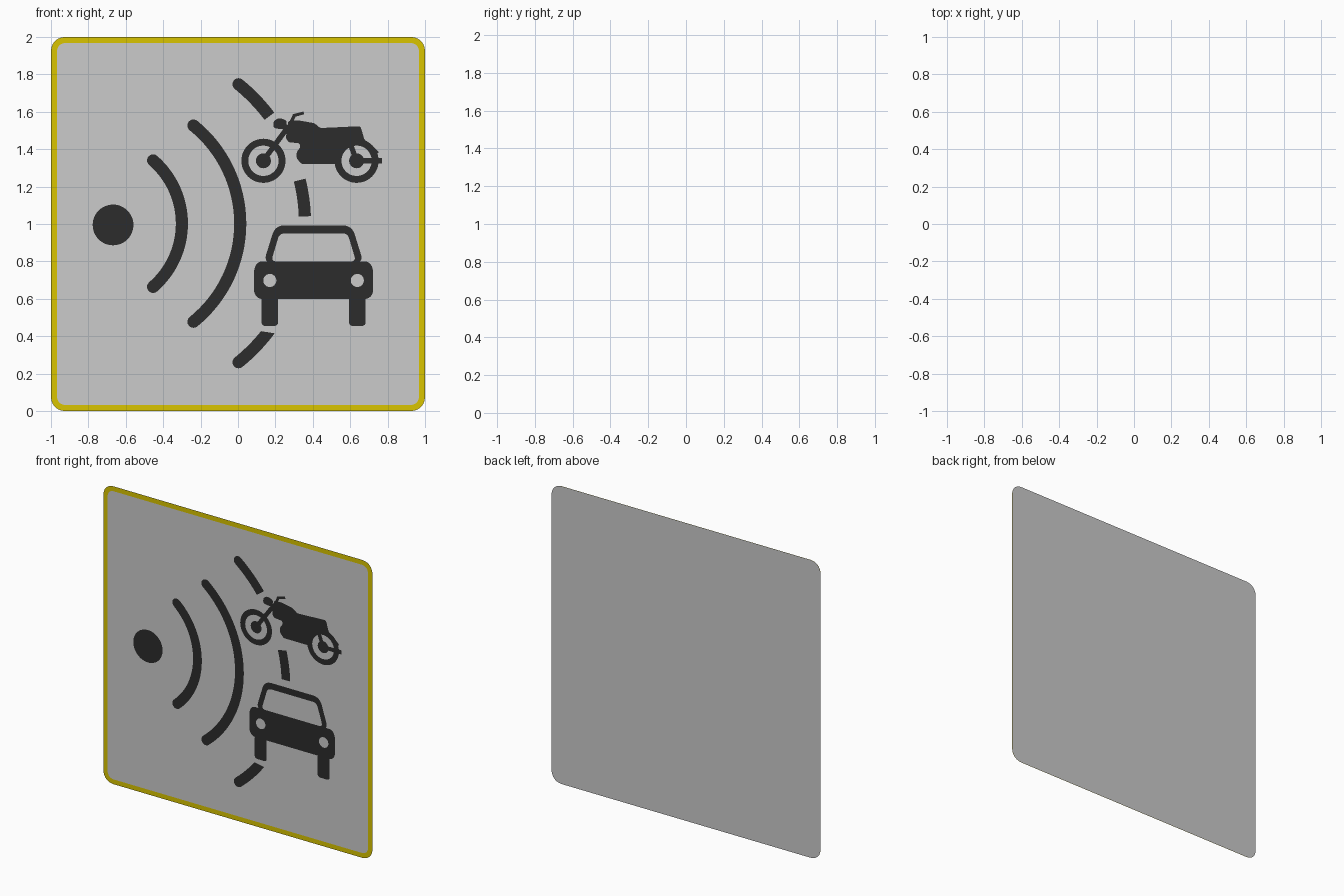
import bpy, bmesh
from math import sin, cos, pi, radians, hypot
from mathutils import Vector

if "Cube" in bpy.data.objects:
    bpy.data.objects.remove(bpy.data.objects["Cube"])

FRONT = -0.002   # printed graphics sit just in front of the panel


def material(name, rgb):
    m = bpy.data.materials.new(name)
    m.diffuse_color = (*rgb, 1)
    m.use_nodes = True
    m.node_tree.nodes["Principled BSDF"].inputs["Base Color"].default_value = m.diffuse_color
    return m


YELLOW = material("yellow", (0.70, 0.56, 0.0))
BLACK = material("black", (0.025, 0.025, 0.025))


# --- outline helpers, all in (x, z) ---
def circle(cx, cz, r, n=48):
    return [(cx + r * cos(2 * pi * i / n), cz + r * sin(2 * pi * i / n)) for i in range(n)]


def rounded(pts, r, n=6):
    """Polygon with every corner softened by a curve that starts r from the corner."""
    out = []
    for i, p in enumerate(pts):
        p, a, b = Vector(p), Vector(pts[i - 1]), Vector(pts[(i + 1) % len(pts)])
        s = p + (a - p).normalized() * min(r, (a - p).length * 0.45)
        e = p + (b - p).normalized() * min(r, (b - p).length * 0.45)
        for k in range(n + 1):
            t = k / n
            w = 2 * t * (1 - t) * 0.85   # slightly flattened towards a circular fillet
            q = s * (1 - t) ** 2 + e * t ** 2 + p * w + (s + e) * (t * (1 - t) * 0.15)
            out.append((q.x, q.y))
    return out


def box(x0, z0, x1, z1):
    return [(x0, z0), (x1, z0), (x1, z1), (x0, z1)]


def bar(a, b, w):
    dx, dz = b[0] - a[0], b[1] - a[1]
    k = w / 2 / hypot(dx, dz)
    nx, nz = -dz * k, dx * k
    return [(a[0] + nx, a[1] + nz), (b[0] + nx, b[1] + nz),
            (b[0] - nx, b[1] - nz), (a[0] - nx, a[1] - nz)]


def wave(cx, cz, r, start, end_in, end_out, w=0.065, cap_end=False, cap_start=True, n=32):
    """Arc band in degrees, with optional round caps."""
    def at(rad, deg):
        return (cx + rad * cos(radians(deg)), cz + rad * sin(radians(deg)))

    def cap(deg, sign):
        c = at(r, deg)
        return [(c[0] + w / 2 * cos(radians(deg) + sign * pi * k / 10),
                 c[1] + w / 2 * sin(radians(deg) + sign * pi * k / 10)) for k in range(1, 10)]
    inner = [at(r - w / 2, start + (end_in - start) * i / n) for i in range(n + 1)]
    outer = [at(r + w / 2, end_out + (start - end_out) * i / n) for i in range(n + 1)]
    turn = 1 if start > end_in else -1
    pts = inner
    if cap_end:
        pts = pts + cap(end_in, -turn)[::-1]
    pts = pts + outer
    if cap_start:
        pts = pts + cap(start, turn)
    return pts


def sheet(name, loops, mat=None, y=FRONT):
    """Flat sheet facing the front; loops after the first are holes."""
    bm = bmesh.new()
    for pts in loops:
        vs = [bm.verts.new((x, y, z)) for x, z in pts]
        for i, v in enumerate(vs):
            bm.edges.new((vs[i - 1], v))
    bmesh.ops.triangle_fill(bm, use_beauty=True, edges=bm.edges[:], normal=(0, -1, 0))
    bm.normal_update()
    bmesh.ops.reverse_faces(bm, faces=[f for f in bm.faces if f.normal.y > 0])
    me = bpy.data.meshes.new(name)
    bm.to_mesh(me)
    bm.free()
    if mat:
        me.materials.append(mat)
    ob = bpy.data.objects.new(name, me)
    bpy.context.collection.objects.link(ob)
    return ob


# --- panel and border ---
edge = rounded(box(-1, 0, 1, 2), 0.075, 10)
sheet("panel", [edge], y=0)
sheet("border", [edge, rounded(box(-0.968, 0.032, 0.968, 1.968), 0.045, 10)], YELLOW)

# --- radar source and waves ---
sheet("radar_dot", [circle(-0.668, 0.995, 0.109)], BLACK)
sheet("wave_small", [wave(-0.748, 1.002, 0.448, 49, -49, -49, cap_end=True)], BLACK)
sheet("wave_medium", [wave(-0.663, 1.002, 0.675, 51, -51, -51, cap_end=True)], BLACK)
BIG = (-0.597, 1.004, 0.955)
sheet("wave_large_top", [wave(*BIG, 51.1, 36.8, 36.8)], BLACK)
sheet("wave_large_middle", [wave(*BIG, 14, 2.2, 2.2, cap_start=False)], BLACK)
sheet("wave_large_bottom", [wave(*BIG, -51.1, -38.7, -36.6)], BLACK)

# --- car ---
CX = 0.404


def mirrored(half):
    return [(CX - x, z) for x, z in half] + [(CX + x, z) for x, z in reversed(half)]


sheet("car_cabin", [rounded(mirrored([(0.268, 0.79), (0.205, 0.993)]), 0.045),
                    rounded(mirrored([(0.227, 0.80), (0.182, 0.95)]), 0.025)], BLACK)
sheet("car_body", [rounded(mirrored([(0.29, 0.598), (0.318, 0.625), (0.318, 0.765), (0.295, 0.80)]), 0.02),
                   circle(CX - 0.234, 0.698, 0.035), circle(CX + 0.234, 0.698, 0.035)], BLACK)
for side, s in (("left", -1), ("right", 1)):
    c = CX + s * 0.234
    sheet("car_tyre_" + side, [rounded(box(c - 0.045, 0.455, c + 0.045, 0.61), 0.02)], BLACK)

# --- motorcycle ---
for name, x in (("front", 0.136), ("rear", 0.634)):
    sheet(f"motorcycle_{name}_tyre", [circle(x, 1.338, 0.118), circle(x, 1.338, 0.081)], BLACK)
    sheet(f"motorcycle_{name}_hub", [circle(x, 1.338, 0.04)], BLACK)
sheet("motorcycle_fork", [bar((0.14, 1.345), (0.272, 1.525), 0.028)], BLACK)
sheet("motorcycle_headlamp", [rounded([(0.188, 1.515), (0.19, 1.55), (0.22, 1.568), (0.262, 1.553),
                                       (0.257, 1.51), (0.222, 1.507)], 0.012)], BLACK)
sheet("motorcycle_handlebar_stem", [bar((0.275, 1.525), (0.303, 1.585), 0.018)], BLACK)
sheet("motorcycle_handlebar_grip", [bar((0.298, 1.58), (0.352, 1.594), 0.016)], BLACK)
sheet("motorcycle_body", [rounded([
    (0.268, 1.55), (0.318, 1.555), (0.409, 1.539), (0.44, 1.513), (0.655, 1.523), (0.676, 1.45),
    (0.725, 1.413), (0.757, 1.38), (0.735, 1.38), (0.66, 1.44), (0.60, 1.435), (0.55, 1.40),
    (0.528, 1.36), (0.525, 1.32), (0.34, 1.32), (0.313, 1.352), (0.313, 1.384), (0.334, 1.411),
    (0.329, 1.432), (0.27, 1.437), (0.254, 1.464), (0.265, 1.50)], 0.01, 4)], BLACK)
sheet("motorcycle_shock", [bar((0.634, 1.338), (0.598, 1.435), 0.028)], BLACK)
sheet("motorcycle_exhaust", [bar((0.634, 1.338), (0.77, 1.338), 0.028)], BLACK)
